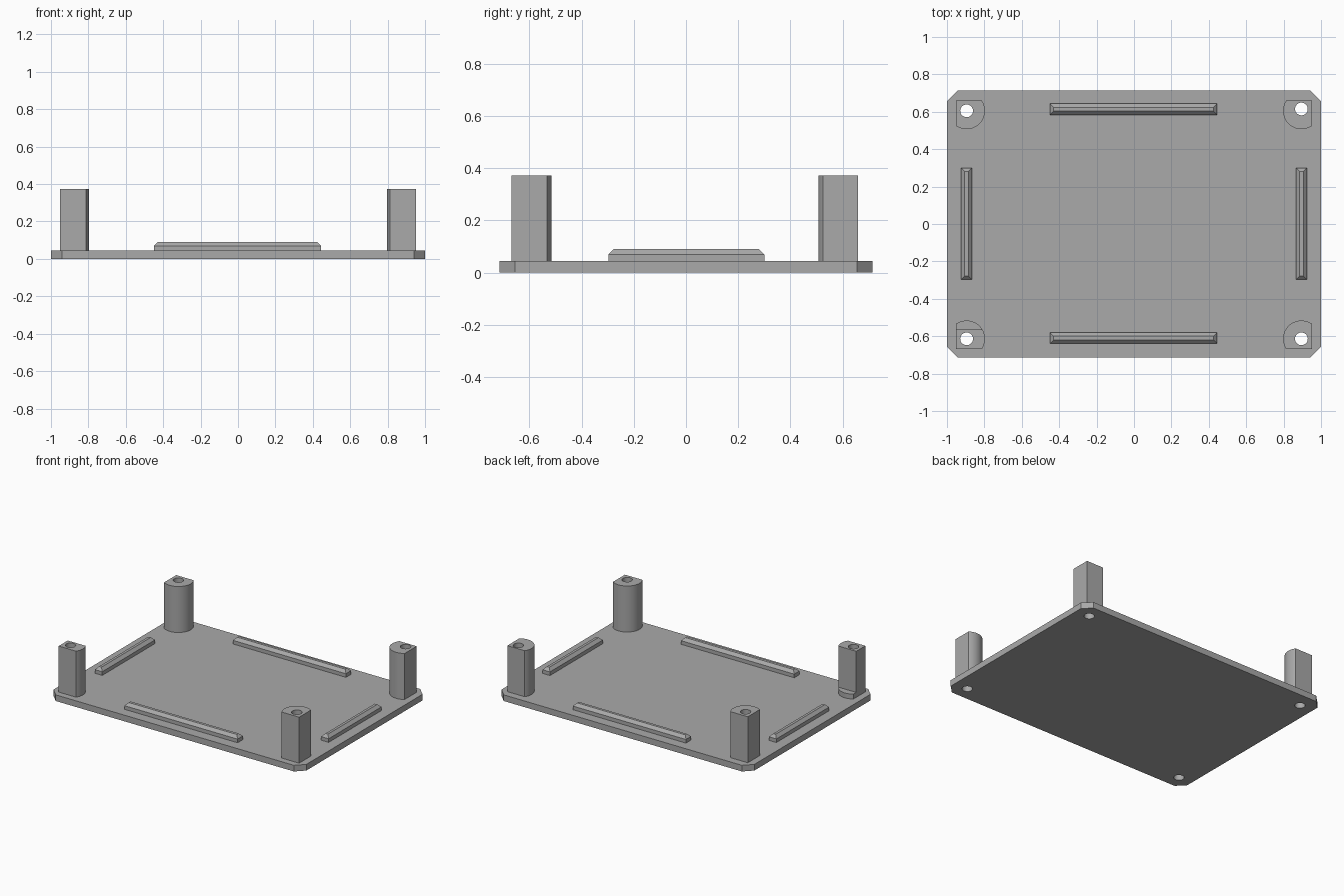
import bpy
import bmesh
from mathutils import Vector

if "Cube" in bpy.data.objects:
    bpy.data.objects.remove(bpy.data.objects["Cube"], do_unlink=True)

GREY = (0.4, 0.4, 0.4, 1)
grey = bpy.data.materials.new("mid grey plastic")
grey.use_nodes = True
grey.diffuse_color = GREY
grey.node_tree.nodes["Principled BSDF"].inputs["Base Color"].default_value = GREY

PLATE_TOP = 0.044
POST_TOP = 0.373
RADIUS = 0.098


def finish(name, bm):
    bmesh.ops.recalc_face_normals(bm, faces=bm.faces)
    mesh = bpy.data.meshes.new(name)
    bm.to_mesh(mesh)
    bm.free()
    obj = bpy.data.objects.new(name, mesh)
    bpy.context.collection.objects.link(obj)
    mesh.materials.append(grey)
    return obj


def activate(obj):
    bpy.ops.object.select_all(action='DESELECT')
    obj.select_set(True)
    bpy.context.view_layer.objects.active = obj


def box(x0, x1, y0, y1, z0, z1):
    bm = bmesh.new()
    bmesh.ops.create_cube(bm, size=1)
    bmesh.ops.scale(bm, vec=(x1 - x0, y1 - y0, z1 - z0), verts=bm.verts)
    bmesh.ops.translate(bm, vec=((x0 + x1) / 2, (y0 + y1) / 2, (z0 + z1) / 2), verts=bm.verts)
    return bm


def cylinder(x, y, radius, z0, z1):
    bm = bmesh.new()
    bmesh.ops.create_cone(bm, cap_ends=True, segments=64, radius1=radius,
                          radius2=radius, depth=z1 - z0)
    bmesh.ops.translate(bm, vec=(x, y, (z0 + z1) / 2), verts=bm.verts)
    return bm


def slice_off(bm, point, normal):
    """Cut away everything beyond a plane and cap the opening."""
    cut = bmesh.ops.bisect_plane(bm, geom=bm.verts[:] + bm.edges[:] + bm.faces[:],
                                 plane_co=point, plane_no=normal, clear_outer=True)
    edges = [e for e in cut["geom_cut"] if isinstance(e, bmesh.types.BMEdge)]
    bmesh.ops.contextual_create(bm, geom=edges)


def drill(obj, x, y):
    cutter = finish("hole_cutter", cylinder(x, y, 0.034, -0.1, 0.6))
    cutter.hide_render = True
    mod = obj.modifiers.new("hole", 'BOOLEAN')
    mod.operation = 'DIFFERENCE'
    mod.solver = 'EXACT'
    mod.object = cutter
    activate(obj)
    bpy.ops.object.modifier_apply(modifier=mod.name)
    bpy.data.objects.remove(cutter, do_unlink=True)


def smooth(obj):
    activate(obj)
    bpy.ops.object.shade_smooth_by_angle(angle=0.5)


# Base plate with clipped corners
bm = box(-1, 1, -0.714, 0.714, 0, PLATE_TOP)
corners = [e for e in bm.edges if abs((e.verts[0].co - e.verts[1].co).z) > 0.01]
bmesh.ops.bevel(bm, geom=corners, offset=0.058, segments=1, affect='EDGES')
plate = finish("base_plate", bm)


def corner_post(name, x, y, wall_y, top):
    """Round post flattened on its two outward sides."""
    bm = cylinder(x, y, RADIUS, PLATE_TOP, top)
    side = 1 if x > 0 else -1
    slice_off(bm, Vector((side * 0.951, 0, 0)), Vector((side, 0, 0)))
    slice_off(bm, Vector((0, wall_y, 0)), Vector((0, 1 if y > 0 else -1, 0)))
    return bm


# Corner posts with screw holes running through the plate
for end, y, wall_y in (("front", -0.614, -0.668), ("back", 0.605, 0.66)):
    for side, x in (("left", 0.895), ("right", -0.895)):
        name = f"{end}_{side}_post"
        bm = corner_post(name, x, y, wall_y, POST_TOP)
        notched = end == "front" and side == "right"
        if notched:
            slice_off(bm, Vector((0, -0.565, 0)), Vector((0, 1, 0)))
        post = finish(name, bm)
        hole_y = y + (0.01 if end == "back" and side == "left" else 0)
        drill(post, x, hole_y)
        drill(plate, x, hole_y)
        smooth(post)
        # Low step left in front of the cut-back post
        if notched:
            bm = corner_post(name, x, y, wall_y, PLATE_TOP + 0.035)
            slice_off(bm, Vector((0, -0.565, 0)), Vector((0, -1, 0)))
            smooth(finish("post_step", bm))
smooth(plate)


# Locating rails with bevelled upper edges
def rail(name, x0, x1, y0, y1):
    bm = box(x0, x1, y0, y1, PLATE_TOP, 0.09)
    top = [e for e in bm.edges if all(v.co.z > 0.08 for v in e.verts)]
    bmesh.ops.bevel(bm, geom=top, offset=0.02, segments=1, affect='EDGES')
    finish(name, bm)


rail("front_rail", -0.45, 0.445, -0.64, -0.58)
rail("back_rail", -0.45, 0.445, 0.584, 0.643)
rail("left_rail", 0.866, 0.925, -0.297, 0.3)
rail("right_rail", -0.925, -0.866, -0.297, 0.3)
